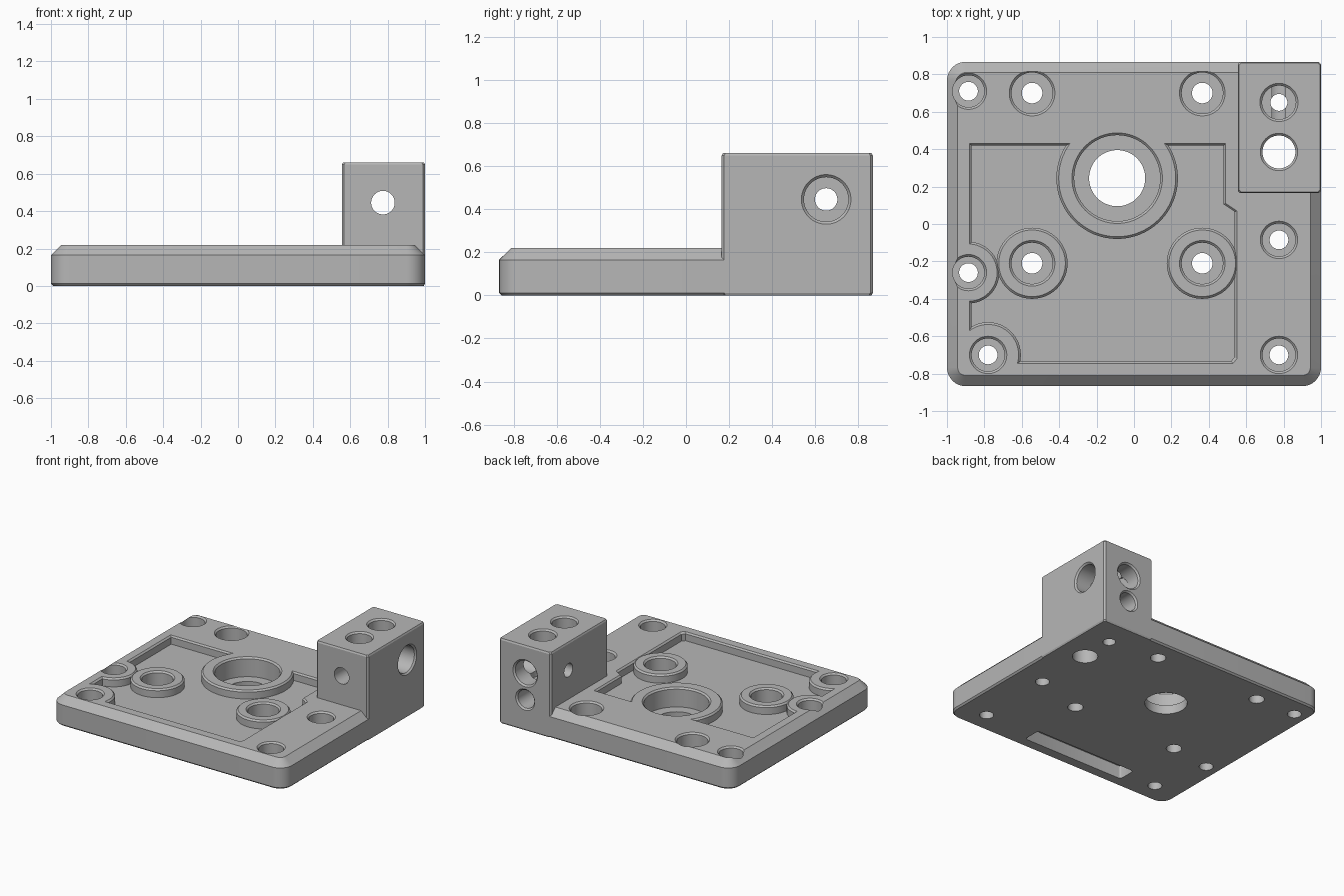
import bpy, bmesh
from math import sin, cos, pi, radians
from mathutils import Matrix, Vector

if "Cube" in bpy.data.objects:
    bpy.data.objects.remove(bpy.data.objects["Cube"])

grey = bpy.data.materials.new("machined grey")
grey.use_nodes = True
COLOR = (0.47, 0.47, 0.47, 1)
grey.diffuse_color = COLOR
grey.node_tree.nodes["Principled BSDF"].inputs["Base Color"].default_value = COLOR

TOP, BLOCK_TOP, FLOOR, EDGE = 0.22, 0.66, 0.155, 0.012


def circle(r, n=64):
    return [(r * cos(2 * pi * i / n), r * sin(2 * pi * i / n)) for i in range(n)]


def rounded_rect(x0, x1, y0, y1, r, n=8):
    pts = []
    corners = [(x1 - r, y1 - r), (x0 + r, y1 - r), (x0 + r, y0 + r), (x1 - r, y0 + r)]
    for k, (cx, cy) in enumerate(corners):
        for i in range(n + 1):
            a = pi / 2 * (k + i / n)
            pts.append((cx + r * cos(a), cy + r * sin(a)))
    return pts


def scaled(pts, f, cx, cy):
    return [(cx + (x - cx) * f, cy + (y - cy) * f) for x, y in pts]


def loft(name, layers, matrix=Matrix()):
    """Closed solid through a stack of (outline, height) layers."""
    bm = bmesh.new()
    rings = [[bm.verts.new((x, y, z)) for x, y in pts] for pts, z in layers]
    for a, b in zip(rings, rings[1:]):
        for i in range(len(a)):
            j = (i + 1) % len(a)
            bm.faces.new((a[i], a[j], b[j], b[i]))
    bm.faces.new(rings[0])
    bm.faces.new(rings[-1])
    bm.transform(matrix)
    bmesh.ops.recalc_face_normals(bm, faces=bm.faces)
    mesh = bpy.data.meshes.new(name)
    bm.to_mesh(mesh)
    bm.free()
    mesh.materials.append(grey)
    obj = bpy.data.objects.new(name, mesh)
    bpy.context.collection.objects.link(obj)
    return obj


def combine(target, tool, operation):
    mod = target.modifiers.new("combine", 'BOOLEAN')
    mod.operation, mod.solver, mod.object = operation, 'EXACT', tool
    bpy.context.view_layer.objects.active = target
    bpy.ops.object.modifier_apply(modifier=mod.name)
    bpy.data.objects.remove(tool)


def revolve(name, profile, matrix):
    return loft(name, [(circle(r), z) for r, z in profile], matrix)


def stepped_hole(target, origin, axis, hole, bore, start, floor, top):
    """Through hole with a chamfered counterbore, along any axis."""
    turn = Vector((0, 0, 1)).rotation_difference(Vector(axis)).to_matrix().to_4x4()
    profile = [(hole, start), (hole, floor), (bore - EDGE, floor),
               (bore - EDGE, top - EDGE), (bore, top), (bore, top + 0.05)]
    combine(target, revolve("hole_cutter", profile, Matrix.Translation(origin) @ turn), 'DIFFERENCE')


# Base plate with rounded corners and a wide top chamfer
def plate_outline(inset, r):
    return rounded_rect(-1 + inset, 1 - inset, -0.867 + inset, 0.867 - inset, r)


plate = loft("mounting_plate", [
    (plate_outline(EDGE, 0.088), 0), (plate_outline(0, 0.1), EDGE),
    (plate_outline(0, 0.1), 0.165), (plate_outline(0.057, 0.043), TOP)])


# Upright corner block
def block_outline(inset):
    return rounded_rect(0.555 + inset, 1 - inset, 0.165 + inset, 0.867 - inset, EDGE, 1)


block = loft("corner_block", [
    (block_outline(EDGE / 2), 0), (block_outline(0), EDGE),
    (block_outline(0), BLOCK_TOP - EDGE), (block_outline(EDGE / 2), BLOCK_TOP)])
combine(plate, block, 'UNION')

# Shallow pocket that leaves raised bosses standing
outline = [(-0.88, 0.43), (0.49, 0.43), (0.49, 0.11), (0.55, 0.07),
           (0.55, -0.72), (0.53, -0.745), (-0.88, -0.745)]
inner = scaled(outline, 0.983, -0.165, -0.155)
pocket = loft("pocket_cutter", [(inner, FLOOR), (inner, TOP - EDGE), (outline, TOP), (outline, TOP + 0.05)])
bosses = [(-0.09, 0.245, 0.325), (-0.545, -0.21, 0.19), (0.365, -0.21, 0.19),
          (-0.885, -0.26, 0.165), (-0.78, -0.70, 0.175)]
for x, y, r in bosses:
    boss = revolve("boss_cutter", [(r, 0.1), (r, TOP - EDGE), (r - EDGE, TOP), (r - EDGE, 0.3)],
                   Matrix.Translation((x, y, 0)))
    combine(pocket, boss, 'DIFFERENCE')
combine(plate, pocket, 'DIFFERENCE')

# Vertical counterbored holes: x, y, hole radius, bore radius, bore floor
for x, y, hole, bore, floor in [
        (-0.09, 0.245, 0.15, 0.242, 0.07),
        (-0.545, 0.70, 0.055, 0.122, 0.11), (0.365, 0.70, 0.055, 0.122, 0.11),
        (-0.545, -0.21, 0.055, 0.122, 0.11), (0.365, -0.21, 0.055, 0.122, 0.11),
        (-0.885, 0.71, 0.05, 0.097, 0.12), (-0.885, -0.26, 0.05, 0.097, 0.12),
        (-0.78, -0.70, 0.05, 0.1, 0.12), (0.775, -0.70, 0.05, 0.1, 0.12),
        (0.775, -0.085, 0.05, 0.1, 0.12)]:
    stepped_hole(plate, (x, y, 0), (0, 0, 1), hole, bore, -0.05, floor, TOP)

# Block holes: two from the top, one from the side, two from the back
BX, BY, BZ = 0.775, 0.65, 0.445
stepped_hole(plate, (BX, BY, 0), (0, 0, 1), 0.045, 0.102, -0.05, 0.3, BLOCK_TOP)
stepped_hole(plate, (BX, 0.385, 0), (0, 0, 1), 0.09, 0.1, -0.05, 0.1, BLOCK_TOP)
stepped_hole(plate, (0, BY, BZ), (1, 0, 0), 0.052, 0.115, 0.5, 0.68, 1)
stepped_hole(plate, (BX, 0, BZ), (0, 1, 0), 0.063, 0.105, 0.1, 0.53, 0.867)
stepped_hole(plate, (BX, 0, 0.24), (0, 1, 0), 0.07, 0.082, 0.385, 0.5, 0.867)

# Blind slot in the underside
slot = rounded_rect(-0.53, 0.35, -0.78, -0.64, 0.02, 3)
combine(plate, loft("slot_cutter", [(slot, -0.05), (slot, 0.1)]), 'DIFFERENCE')

bpy.ops.object.select_all(action='DESELECT')
plate.select_set(True)
bpy.context.view_layer.objects.active = plate
bpy.ops.object.shade_smooth_by_angle(angle=radians(25))
